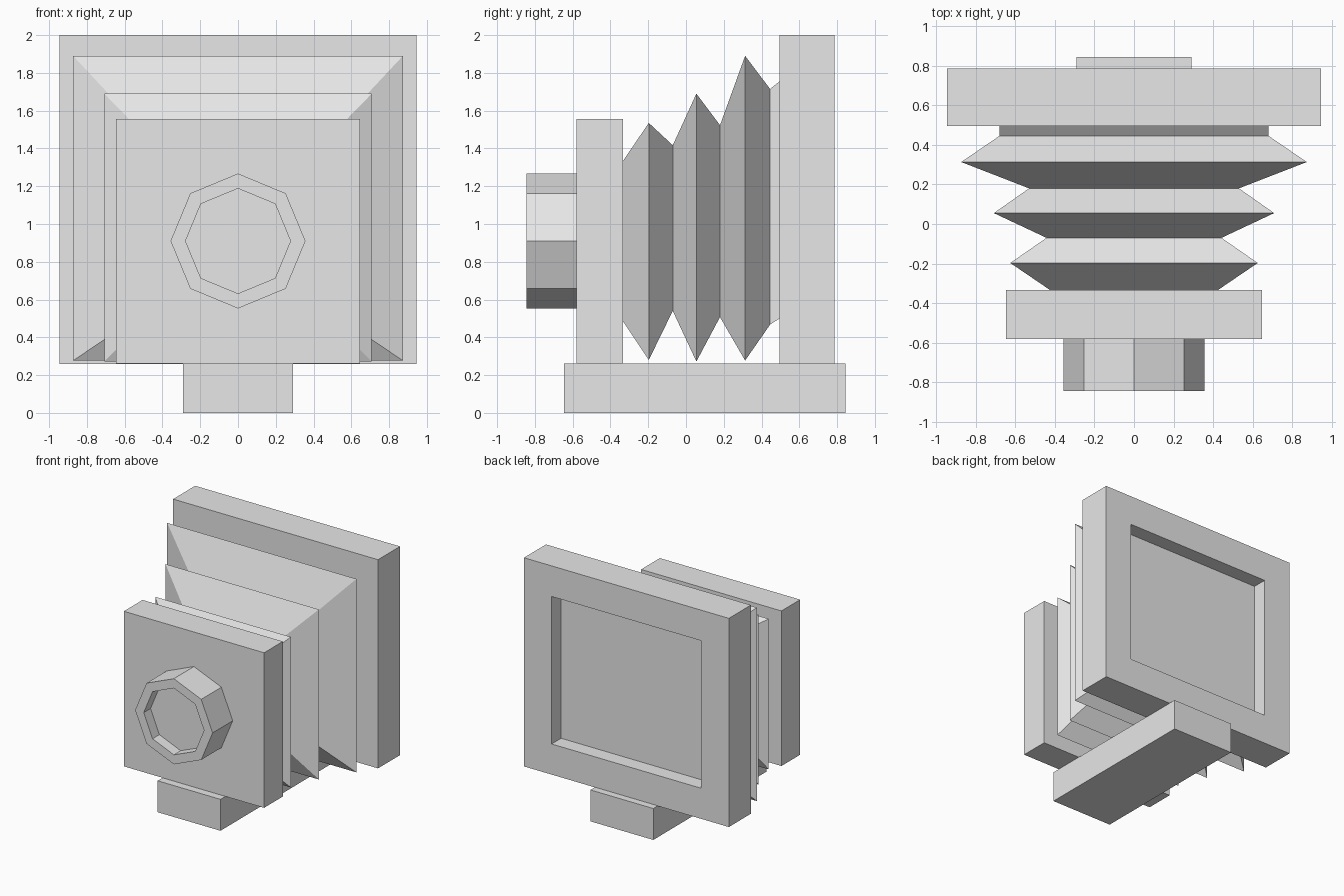
import bpy
import bmesh
from math import pi
from mathutils import Matrix, Vector

cube = bpy.data.objects.get("Cube")
if cube:
    bpy.data.objects.remove(cube, do_unlink=True)

GREY = (0.8, 0.8, 0.8, 1.0)
grey = bpy.data.materials.new("light_grey")
grey.use_nodes = True
grey.diffuse_color = GREY
grey.node_tree.nodes["Principled BSDF"].inputs["Base Color"].default_value = GREY


def finish(name, bm):
    """Turn a bmesh into a flat shaded object."""
    mesh = bpy.data.meshes.new(name)
    bm.to_mesh(mesh)
    bm.free()
    mesh.materials.append(grey)
    obj = bpy.data.objects.new(name, mesh)
    bpy.context.collection.objects.link(obj)
    return obj


def box(half_x, y0, y1, z0, z1):
    """Box that is symmetric about x = 0."""
    bm = bmesh.new()
    size = Matrix.Diagonal((2 * half_x, y1 - y0, z1 - z0, 1))
    place = Matrix.Translation((0, (y0 + y1) / 2, (z0 + z1) / 2))
    bmesh.ops.create_cube(bm, size=1, matrix=place @ size)
    return bm


def recess(bm, direction, border, depth):
    """Sink a straight-walled pocket into the face looking along direction."""
    bm.normal_update()
    face = max(bm.faces, key=lambda f: f.normal.dot(direction))
    bmesh.ops.inset_individual(bm, faces=[face], thickness=border, use_even_offset=True)
    pocket = bmesh.ops.extrude_discrete_faces(bm, faces=[face])["faces"][0]
    bmesh.ops.translate(bm, verts=pocket.verts, vec=-depth * direction)


# Base rail and front board
finish("base_rail", box(0.29, -0.645, 0.845, 0, 0.262))
finish("front_board", box(0.647, -0.58, -0.333, 0.262, 1.555))

# Rear frame with a sunken screen on its back
frame = box(0.945, 0.495, 0.785, 0.26, 2.0)
recess(frame, Vector((0, 1, 0)), 0.255, 0.125)
finish("rear_frame", frame)

# Octagonal lens barrel with a sunken glass
lens = bmesh.new()
bmesh.ops.create_cone(
    lens, cap_ends=True, segments=8, radius1=0.357, radius2=0.357, depth=0.265,
    matrix=Matrix.Translation((0, -0.7125, 0.91)) @ Matrix.Rotation(pi / 2, 4, "X"))
recess(lens, Vector((0, -1, 0)), 0.073, 0.09)
finish("lens_barrel", lens)

# Pleated bellows: rectangular rings of (y, half width, bottom, top)
rings = [
    (-0.333, 0.425, 0.485, 1.335),
    (-0.197, 0.625, 0.28, 1.535),
    (-0.07, 0.442, 0.54, 1.417),
    (0.055, 0.708, 0.272, 1.69),
    (0.18, 0.53, 0.507, 1.523),
    (0.313, 0.873, 0.277, 1.89),
    (0.445, 0.68, 0.467, 1.715),
    (0.495, 0.68, 0.5, 1.755),
]
bellows = bmesh.new()
loops = [[bellows.verts.new(p) for p in
          ((-w, y, low), (w, y, low), (w, y, high), (-w, y, high))]
         for y, w, low, high in rings]
for a, b in zip(loops, loops[1:]):
    for i in range(4):
        j = (i + 1) % 4
        bellows.faces.new((a[i], a[j], b[j], b[i]))
bellows.faces.new(loops[0])
bellows.faces.new(loops[-1])
bmesh.ops.recalc_face_normals(bellows, faces=bellows.faces)
finish("bellows", bellows)
